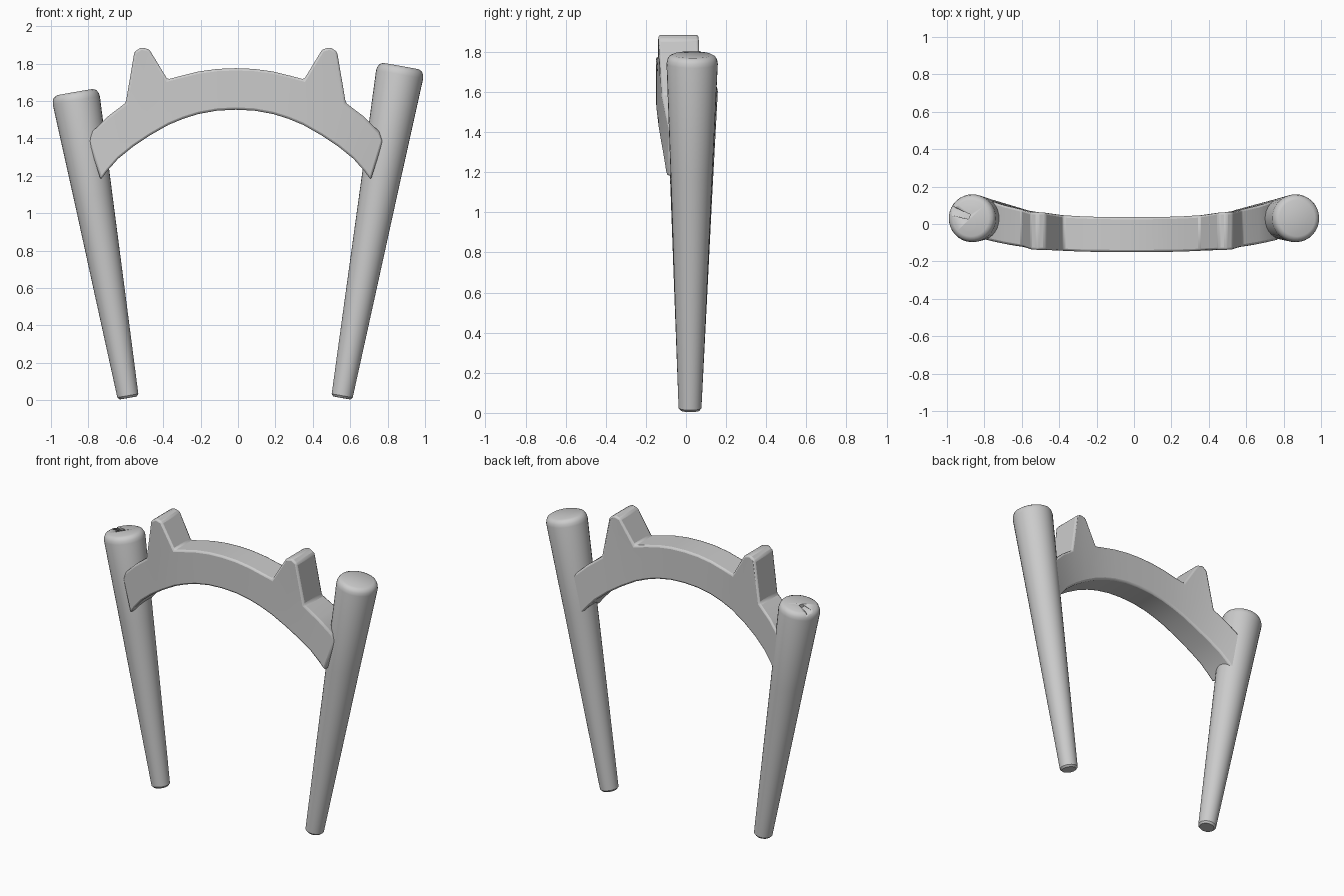
import bpy, bmesh, math
from mathutils import Vector

if "Cube" in bpy.data.objects:
    bpy.data.objects.remove(bpy.data.objects["Cube"])


def finish(name, bm, angle=35):
    bmesh.ops.recalc_face_normals(bm, faces=bm.faces)
    mesh = bpy.data.meshes.new(name)
    bm.to_mesh(mesh)
    bm.free()
    ob = bpy.data.objects.new(name, mesh)
    bpy.context.collection.objects.link(ob)
    bpy.ops.object.select_all(action='DESELECT')
    ob.select_set(True)
    bpy.context.view_layer.objects.active = ob
    bpy.ops.object.shade_smooth_by_angle(angle=math.radians(angle))
    return ob


# Tapered, leaning post with softly rounded ends
def post(name, foot, head, r0=0.057, r1=0.128, sides=32):
    foot, head = Vector(foot), Vector(head)
    axis = head - foot
    length = axis.length
    rot = axis.to_track_quat('Z', 'Y')
    profile = [(0, r0 * 0.82), (0.012, r0)]
    profile += [(length * t, r0 + (r1 - r0) * t) for t in (0.33, 0.66)]
    profile += [(length - 0.045, r1), (length - 0.025, r1 * 0.97),
                (length - 0.009, r1 * 0.9), (length, r1 * 0.76)]
    bm = bmesh.new()
    rings = []
    for h, r in profile:
        rings.append([bm.verts.new(foot + rot @ Vector((
            r * math.cos(2 * math.pi * i / sides),
            r * math.sin(2 * math.pi * i / sides), h))) for i in range(sides)])
    for a, b in zip(rings, rings[1:]):
        for i in range(sides):
            j = (i + 1) % sides
            bm.faces.new((a[i], a[j], b[j], b[i]))
    bm.faces.new(rings[0][::-1])
    bm.faces.new(rings[-1])
    return finish(name, bm)


left_post = post("left_post", (-0.587, 0.02, 0.012), (-0.872, 0.031, 1.647))
post("right_post", (0.555, 0.02, 0.012), (0.872, 0.031, 1.786))

# Split in the top of the left post
bm = bmesh.new()
bmesh.ops.create_cone(bm, cap_ends=True, segments=3, radius1=0.03,
                      radius2=0.03, depth=0.14)
notch = finish("split_cutter", bm)
notch.rotation_euler = (math.radians(90), math.radians(15), math.radians(68))
notch.location = (-0.945, 0.065, 1.637)
notch.hide_render = True
notch.display_type = 'WIRE'
cut = left_post.modifiers.new("split", 'BOOLEAN')
cut.object = notch
cut.operation = 'DIFFERENCE'
cut.solver = 'EXACT'

# Arched crossbar: half profile as outer x, z and inner x, z
half = [(0.10, 1.771, 0.10, 1.548), (0.20, 1.757, 0.20, 1.530),
        (0.29, 1.735, 0.28, 1.505), (0.365, 1.715, 0.36, 1.472),
        (0.48, 1.655, 0.46, 1.415), (0.588, 1.590, 0.55, 1.355),
        (0.68, 1.520, 0.63, 1.290), (0.765, 1.438, 0.69, 1.222),
        (0.787, 1.385, 0.722, 1.178)]
stations = [(-a, b, -c, d) for a, b, c, d in reversed(half)]
stations += [(0, 1.775, 0, 1.553)] + half


def front_y(x):
    return -0.150 + 0.14 * abs(x) ** 3


def back_y(x):
    return 0.037 + 0.20 * abs(x) ** 3


bm = bmesh.new()
loops = []
for ox, oz, ix, iz in stations:
    loops.append([bm.verts.new(p) for p in (
        (ox, front_y(ox), oz), (ox, back_y(ox), oz),
        (ix, back_y(ix), iz), (ix, front_y(ix), iz))])
spike_faces = []
for a, b in zip(loops, loops[1:]):
    for i in range(4):
        j = (i + 1) % 4
        f = bm.faces.new((a[i], a[j], b[j], b[i]))
        mid = abs(f.calc_center_median().x)
        if i == 0 and 0.37 < mid < 0.58:
            spike_faces.append(f)
bm.faces.new(loops[0])
bm.faces.new(loops[-1][::-1])
bmesh.ops.recalc_face_normals(bm, faces=bm.faces)

# Pair of spikes drawn up from the top of the arch
grown = bmesh.ops.extrude_face_region(bm, geom=spike_faces)
bmesh.ops.delete(bm, geom=[f for f in spike_faces if f.is_valid],
                 context='FACES_ONLY')
for v in [g for g in grown["geom"] if isinstance(g, bmesh.types.BMVert)]:
    side = math.copysign(1, v.co.x)
    ax = abs(v.co.x)
    if ax < 0.4:
        x, z = 0.462, 1.875
    elif ax < 0.53:
        x, z = 0.505, 1.887
    else:
        x, z = 0.542, 1.862
    y = -0.138 if v.co.y < 0 else 0.063
    v.co = (side * x, y, z)
bmesh.ops.translate(bm, verts=bm.verts, vec=(-0.012, 0, 0))
arch = finish("spiked_arch", bm, 30)
bev = arch.modifiers.new("soft_edges", 'BEVEL')
bev.width = 0.012
bev.segments = 2
bev.limit_method = 'ANGLE'
bev.angle_limit = math.radians(40)
